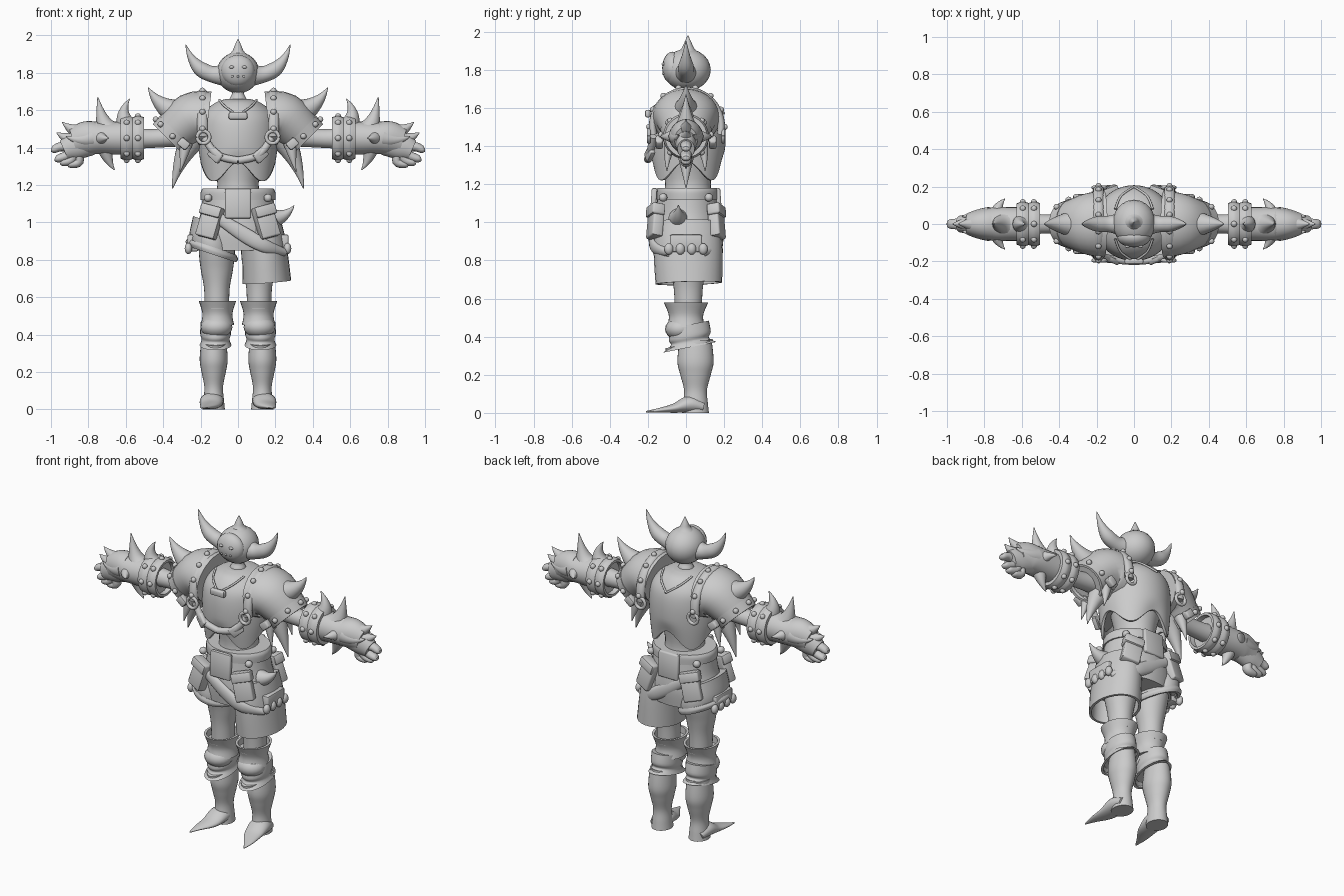
import bpy
import bmesh
from math import sin, cos, pi, radians, atan2
from mathutils import Vector, Matrix, Euler

start_cube = bpy.data.objects.get("Cube")
if start_cube:
    bpy.data.objects.remove(start_cube, do_unlink=True)

GREY = (.6, .6, .6, 1)
clay = bpy.data.materials.new("plain grey")
clay.use_nodes = True
clay.diffuse_color = GREY
shader = next(node for node in clay.node_tree.nodes if node.type == 'BSDF_PRINCIPLED')
shader.inputs["Base Color"].default_value = GREY
X_AXIS, Y_AXIS, Z_AXIS = Matrix.Identity(3)
FRONT_AND_BACK = (("front", -1), ("back", 1))


def finish(name, bm, pair):
    """Turn a bmesh into a smooth shaded object, mirrored to both sides if paired."""
    bmesh.ops.recalc_face_normals(bm, faces=bm.faces[:])
    for edge in bm.edges:
        edge.smooth = edge.calc_face_angle(0) < radians(45)
    for face in bm.faces:
        face.smooth = True
    mesh = bpy.data.meshes.new(name)
    bm.to_mesh(mesh)
    bm.free()
    mesh.materials.append(clay)
    obj = bpy.data.objects.new(name, mesh)
    bpy.context.collection.objects.link(obj)
    if pair:
        mirror = obj.modifiers.new("both_sides", 'MIRROR')
        mirror.use_mirror_merge = False


def smooth_path(stations, steps):
    """Catmull-Rom interpolation of stations (x, y, z, radius, radius along ref)."""
    padded = [stations[0], *stations, stations[-1]]
    result = []
    for before, start, end, after in zip(padded, padded[1:], padded[2:], padded[3:]):
        for step in range(steps):
            t = step / steps
            result.append([q + t / 2 * (r - p + t * (2 * p - 5 * q + 4 * r - s
                           + t * (3 * (q - r) + s - p)))
                           for p, q, r, s in zip(before, start, end, after)])
    return result + [stations[-1]]


def tube(name, stations, pair=False, ref=Y_AXIS, steps=5, segs=28, warp=None, hollow=0):
    """Loft ellipses along a path; the second radius lies along the ref axis."""
    path = smooth_path([(*s, s[-1])[:5] for s in stations], steps)
    bm, rings = bmesh.new(), []
    centres = [Vector(station[:3]) for station in path]
    for i, (centre, station) in enumerate(zip(centres, path)):
        tangent = centres[min(i + 1, len(path) - 1)] - centres[max(i - 1, 0)]
        u = ref.cross(tangent).normalized() * station[3]
        v = tangent.cross(u).normalized() * station[4]
        points = ellipse(centre, u, v, count=segs)[:-1]
        rings.append([bm.verts.new(warp(point) if warp else point) for point in points])
    for low, high in zip(rings, rings[1:]):
        for k in range(segs):
            bm.faces.new((low[k - 1], low[k], high[k], high[k - 1]))
    bm.faces.new(rings[0])
    end = bm.faces.new(rings[-1])
    if hollow:
        bmesh.ops.recalc_face_normals(bm, faces=bm.faces[:])
        bmesh.ops.inset_individual(bm, faces=[end], thickness=.015)
        bmesh.ops.inset_individual(bm, faces=[end], thickness=.002, depth=-hollow)
    finish(name, bm, pair)


def turned(name, x, y, profile, pair=False, **options):
    """Upright form from a profile of (height, half width, half depth)."""
    tube(name, [(x, y, *row) for row in profile], pair, **options)


def horn(name, base, bend, tip, radius, pair=True, ref=Y_AXIS):
    """Curved spike that tapers from its base to a sharp tip."""
    base, bend, tip = Vector(base), Vector(bend), Vector(tip)
    stations = []
    for step in range(9):
        t = step / 8
        point = base.lerp(bend, t).lerp(bend.lerp(tip, t), t)
        stations.append((*point, radius * (1 - t) + .002))
    tube(name, stations, pair, ref, steps=1, segs=20)


def balls(name, places, radii, pair=False):
    bm = bmesh.new()
    for place in places:
        bmesh.ops.create_uvsphere(bm, u_segments=20, v_segments=12, radius=1,
                                  matrix=Matrix.LocRotScale(Vector(place), None, Vector(radii)))
    finish(name, bm, pair)


def rivets(name, places, size=.016):
    balls(name, places, [size] * 3, True)


def box(name, place, size, turn=(0, 0, 0), pair=False):
    bm = bmesh.new()
    angles = Euler([radians(a) for a in turn])
    bmesh.ops.create_cube(bm, size=1, matrix=Matrix.LocRotScale(Vector(place), angles, Vector(size)))
    bmesh.ops.bevel(bm, geom=bm.edges[:], offset=.01, segments=2, profile=.5, affect='EDGES')
    finish(name, bm, pair)


def ellipse(centre, u, v, start=0, stop=360, count=16):
    """Points on an ellipse spanned by two vectors."""
    angles = [radians(start + (stop - start) * k / count) for k in range(count + 1)]
    return [Vector(centre) + u * cos(a) + v * sin(a) for a in angles]


def loop(name, points, thick, wide, ref=X_AXIS):
    tube(name, [(*p, thick, wide) for p in points], True, ref, steps=3, segs=12)


# Head, mask and horns
balls("head", [(0, .005, 1.8)], (.115, .125, .11))
balls("face_mask", [(0, -.07, 1.81)], (.09, .055, .085))
balls("eyes", [(.035, -.12, 1.83)], (.014, .008, .008), True)
balls("mouth_studs", [(x, -.12, 1.78) for x in (-.03, 0, .03)], [.006] * 3)
turned("helmet_spike", 0, .01, [(1.87, .085, .07), (1.91, .035), (1.94, .02), (1.98, .002)])
tube("horns", [(.05, 0, 1.79, .07), (.13, 0, 1.79, .045), (.2, 0, 1.82, .04),
               (.25, 0, 1.88, .02), (.28, 0, 1.95, .002)], True)

# Body and breastplate
turned("neck", 0, 0, [(1.6, .06), (1.66, .045), (1.69, .032), (1.74, .035)])
turned("waist", 0, .01, [(1.1, .15, .14), (1.2, .11, .12), (1.35, .14)])


def scallop(point):
    weight = max(0, min(1, (1.4 - point.z) * 8))
    return point + Z_AXIS * .05 * weight * cos(4 * atan2(point.x, point.y))


turned("breastplate", 0, .005, [(1.66, .06, .07), (1.64, .12, .13), (1.58, .19, .18), (1.5, .21, .2),
                                (1.38, .21, .2), (1.27, .2, .18)], segs=64, warp=scallop, hollow=.05)
CORD = .006
for label, side in FRONT_AND_BACK:
    tube(label + "_neckline", [(.1, side * .08, 1.655, CORD), (.07, side * .15, 1.62, CORD),
                               (.0, side * .2, 1.57, CORD)], True)
box("pendant", (0, -.2, 1.57), (.1, .03, .04))
tube("chest_straps", [(.18, -.17, 1.45, .02), (.11, -.19, 1.36, .02), (0, -.2, 1.33, .02)], True)
box("chest_buckles", (.12, -.19, 1.36), (.08, .03, .06), (0, -40, 25), True)

# Shoulder armour
tube("pauldrons", [(.16, 0, 1.55, .15, .18), (.25, 0, 1.55, .14, .165), (.36, 0, 1.46, .11, .12)],
     True, hollow=.05)
tube("pauldron_rims", [(.33, 0, 1.48, .125, .135), (.37, 0, 1.44, .12, .12)], True, hollow=.02)
rivets("pauldron_rivets", ellipse((.35, 0, 1.46), (X_AXIS + Z_AXIS) * .09, Y_AXIS * .13, count=8))
arch = Vector((.19, .005, 1.5)), Y_AXIS * .18, Z_AXIS * .19
loop("shoulder_bands", ellipse(*arch, -12, 192), .02, .03)
rivets("band_rivets", [p + (p - arch[0]) * .1 for p in ellipse(*arch, 0, 180, 7)])
for label, side in FRONT_AND_BACK:
    loop(label + "_rings", ellipse((.185, side * .195, 1.455), X_AXIS * .033, Z_AXIS * .033), .01, .01, Y_AXIS)
    box(label + "_shoulder_buckles", (.29, side * .14, 1.42), (.06, .04, .05), (0, -40, 0), True)
    horn(label + "_shoulder_hooks", (.28, side * .08, 1.42), (.29, side * .1, 1.35), (.31, side * .1, 1.27), .035)
horn("shoulder_spikes", (.27, 0, 1.57), (.42, 0, 1.6), (.48, 0, 1.72), .09)
horn("hanging_spikes", (.24, 0, 1.45), (.32, 0, 1.33), (.35, 0, 1.18), .07)

# Arms and gauntlets
ARM = 1.45
tube("upper_arms", [(.2, 0, 1.48, .07), (.42, 0, ARM, .05), (.6, 0, ARM, .06)], True)
tube("bracers", [(.55, 0, ARM, .09), (.65, 0, ARM, .088, .09), (.74, 0, ARM, .085, .09),
                 (.81, 0, ARM, .09, .08), (.88, 0, 1.43, .075, .06)], True)
for label, x in (("inner", .535), ("outer", .595)):
    tube(label + "_cuffs", [(x + .032, 0, ARM, .11), (x, 0, ARM, .12), (x - .032, 0, ARM, .112)], True, hollow=.03)
    rivets(label + "_cuff_rivets", ellipse((x, 0, ARM), Y_AXIS * .117, Z_AXIS * .117, count=8))
horn("cuff_horns", (.6, 0, 1.53), (.63, 0, 1.59), (.58, 0, 1.66), .05)
horn("bracer_horns", (.7, 0, 1.5), (.73, 0, 1.54), (.75, 0, 1.67), .06)
horn("under_spikes", (.71, 0, 1.4), (.7, 0, 1.33), (.66, 0, 1.28), .045)
for label, side in FRONT_AND_BACK:
    horn(label + "_bracer_spikes", (.73, side * .06, ARM), (.73, side * .1, ARM), (.69, side * .135, ARM),
         .04, ref=Z_AXIS)
    horn(label + "_hand_plates", (.78, side * .04, ARM), (.86, side * .05, 1.43), (.92, side * .04, 1.46), .05)
tube("hands", [(.78, 0, 1.43, .07, .06), (.87, 0, 1.41, .075, .055), (.93, 0, 1.385, .055, .045)], True)
for label, x, z in (("index", 1, 1.39), ("middle", .98, 1.34), ("ring", .95, 1.32), ("little", .91, 1.31)):
    tube(label + "_fingers", [(.86, 0, 1.39, .026, .035), (x - .06, 0, z + .015, .025, .03),
                              (x - .015, 0, z, .02, .025), (x, 0, z, .008, .015)], True, segs=14)
horn("thumb_plates", (.76, 0, 1.46), (.87, 0, 1.47), (.94, 0, 1.535), .08)
horn("thumbs", (.85, 0, 1.43), (.93, 0, 1.45), (.97, 0, 1.48), .05)

# Hips, skirt and belt
turned("hips", 0, .01, [(1.18, .185, .155), (1.05, .2, .17), (.95, .23, .18), (.85, .23, .17)])
turned("belt", 0, .01, [(1.18, .19, .16), (1.16, .2, .165), (1.12, .2, .165)], hollow=.01)
tube("long_skirt", [(.12, .01, 1, .11, .165), (.14, .01, .87, .12, .18), (.155, .015, .68, .13, .175)], hollow=.15)


def slant(point):
    return point - Z_AXIS * (point.x + .14) / 3


turned("short_trouser", -.14, .01, [(1, .1, .16), (.9, .12, .18), (.84, .12, .175)], warp=slant, hollow=.03)
turned("trouser_hem", -.14, .01, [(.87, .13, .18), (.85, .14, .185), (.83, .13, .18)], warp=slant, hollow=.02)
for label, side in FRONT_AND_BACK:
    y = side * .16
    tube(label + "_sash", [(-.1, side * .165, 1.02, .03, .02), (.04, side * .175, .93, .04, .02),
                           (.15, side * .165, .87, .035, .02), (.25, side * .09, .84, .02)])
    box(label + "_belt_flap", (0, side * .17, 1.1), (.14, .03, .16), (side * 4, 0, 0))
    box(label + "_pouches", (.15, y, 1), (.11, .06, .17), (side * 10, -14, -side * 20), True)
    box(label + "_pouch_lids", (.14, y, 1.06), (.12, .07, .06), (side * 10, -14, -side * 20), True)
    rivets(label + "_belt_studs", [(.16, side * .12, 1.13)], .022)
box("side_pouches", (.24, 0, .89), (.06, .17, .09), pair=True)
balls("pouch_clasps", [(.265, y, .86) for y in (-.09, -.03, .03, .09)], (.02, .024, .03), True)
horn("hip_spike", (.19, -.04, 1.02), (.26, -.04, 1.03), (.3, -.04, 1.09), .05, False)

# Legs and boots
turned("thighs", .113, .012, [(.92, .1, .13), (.82, .095, .11), (.74, .085, .09), (.64, .068, .075), (.5, .065, .07)], True)
turned("knee_cuffs", .11, 0, [(.45, .09, .1), (.51, .08, .09), (.58, .1, .117)], True, hollow=.04)
balls("knee_caps", [(.115, -.03, .44)], (.085, .08, .06), True)
turned("shin_guards", .12, .02, [(.46, .08, .1), (.4, .082, .11), (.37, .075, .1), (.34, .085, .14)], True, hollow=.02,
       warp=lambda point: point + Z_AXIS * point.y * .2)
turned("boots", .13, .05, [(.38, .065, .085), (.27, .075, .095), (.2, .065, .08), (.12, .05, .06),
                           (.05, .055, .065), (0, .06, .07)], True)
tube("pointed_feet", [(.135, .09, .03, .03, .05), (.14, .02, .045, .045, .063), (.15, -.06, .025, .025, .055),
                      (.175, -.14, .014, .012, .03), (.19, -.21, .006, .004)], True, X_AXIS)
